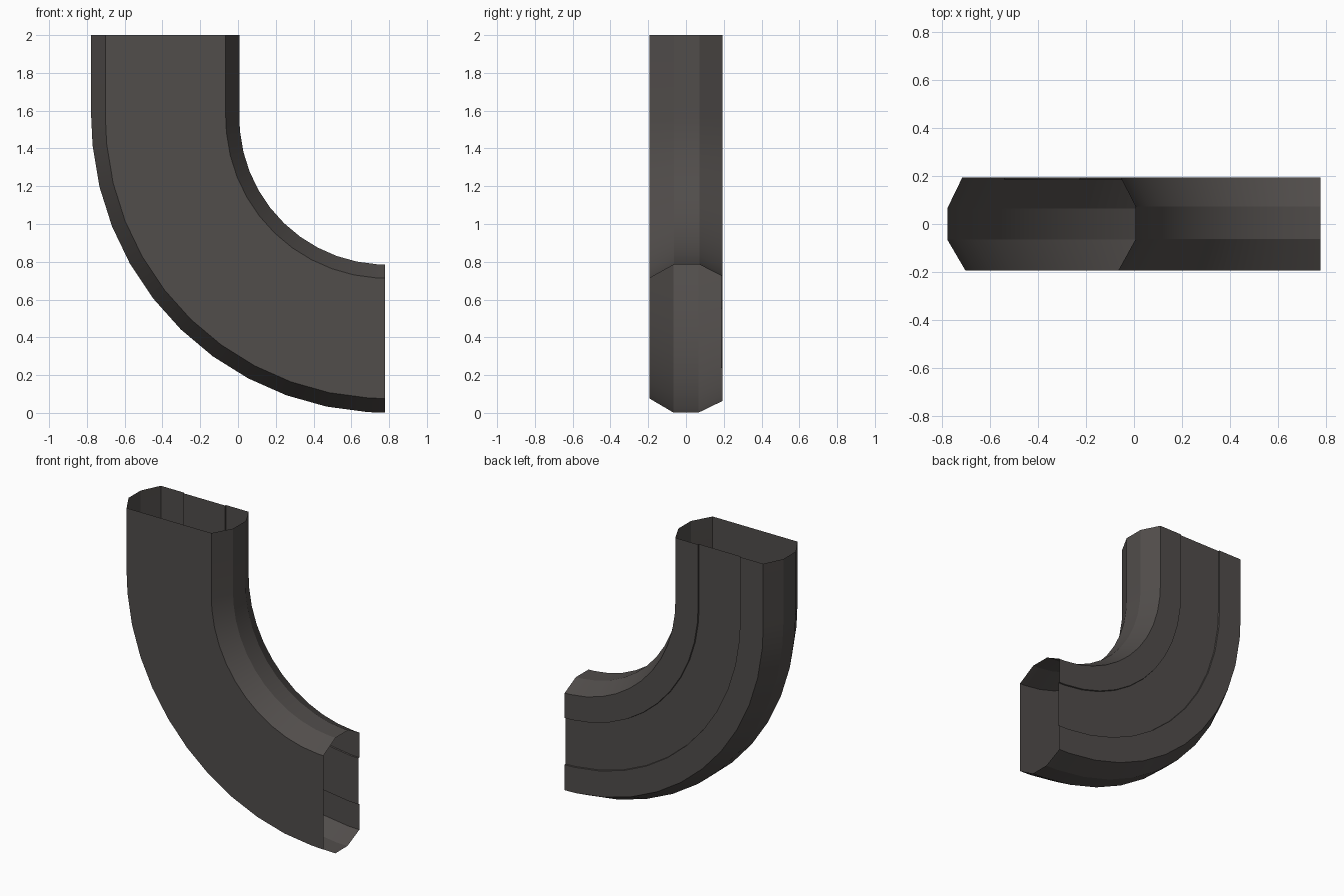
import bpy, bmesh, math

if "Cube" in bpy.data.objects:
    bpy.data.objects.remove(bpy.data.objects["Cube"])

# One flat colour for the whole duct
mat = bpy.data.materials.new("dark warm grey")
mat.diffuse_color = (0.082, 0.074, 0.070, 1)
mat.use_nodes = True
mat.node_tree.nodes["Principled BSDF"].inputs["Base Color"].default_value = mat.diffuse_color

# Bend: centre of the quarter turn and outer radius
CX, CZ, R_OUT, WIDTH = 0.785, 1.563, 1.562, 0.784
END_X = 0.777

# Cross-section loop: (distance in from the outer wall, y)
profile = [
    (0.0, -0.065), (0.0, 0.065),                   # outer wall
    (0.062, 0.193), (0.235, 0.193),                # back wall with shallow recess
    (0.237, 0.184), (0.550, 0.184),
    (0.552, 0.193), (0.722, 0.193),
    (WIDTH, 0.072), (WIDTH, -0.063),               # inner wall
    (0.712, -0.193), (0.075, -0.193),              # front wall
]


def ring(bm, angle, z=None, x=None):
    """Place the section at an angle round the bend, or flush with an end."""
    verts = []
    for w, y in profile:
        r = R_OUT - w
        px = CX - r * math.cos(angle) if x is None else x
        pz = CZ - r * math.sin(angle) if z is None else z
        verts.append(bm.verts.new((px, y, pz)))
    return verts


bm = bmesh.new()
rings = [ring(bm, 0, z=2.0), ring(bm, 0)]
rings += [ring(bm, math.radians(5.4 + 8.1 * i)) for i in range(11)]
rings.append(ring(bm, math.radians(90), x=END_X))

# Skin between successive rings, both mouths left open
n = len(profile)
for a, b in zip(rings, rings[1:]):
    for i in range(n):
        j = (i + 1) % n
        bm.faces.new((a[i], a[j], b[j], b[i]))
bmesh.ops.recalc_face_normals(bm, faces=bm.faces)

# Make sure the normals face outwards (front wall faces -y)
front = min(bm.faces, key=lambda f: f.calc_center_median().y)
if front.normal.y > 0:
    bmesh.ops.reverse_faces(bm, faces=bm.faces)

mesh = bpy.data.meshes.new("elbow_duct")
bm.to_mesh(mesh)
bm.free()
mesh.materials.append(mat)
duct = bpy.data.objects.new("elbow_duct", mesh)
bpy.context.collection.objects.link(duct)

# Smooth along the bend, sharp across the section corners
bpy.context.view_layer.objects.active = duct
duct.select_set(True)
bpy.ops.object.shade_smooth_by_angle(angle=math.radians(25))
